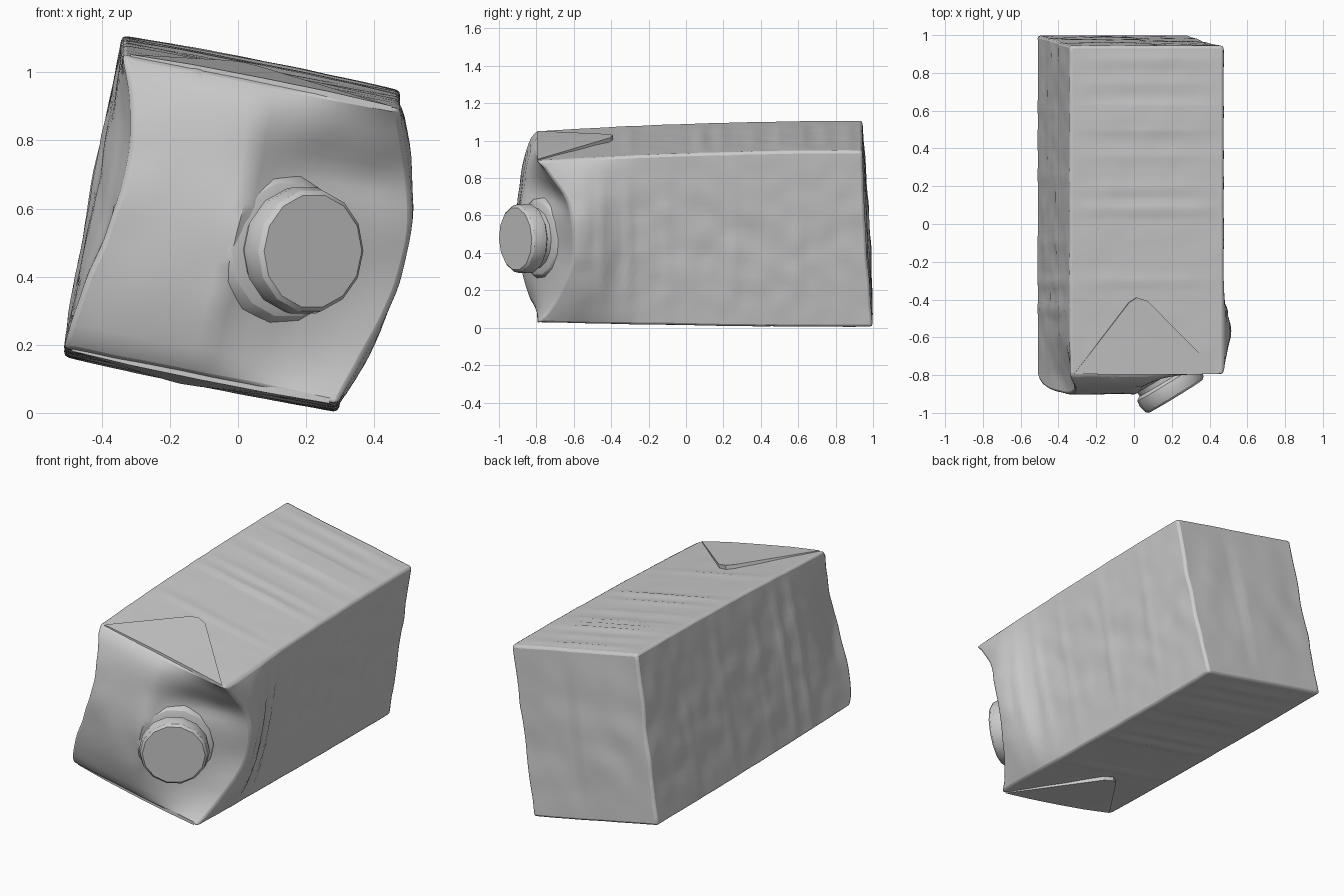
import bpy, bmesh, math
from mathutils import Vector, noise

if "Cube" in bpy.data.objects:
    bpy.data.objects.remove(bpy.data.objects["Cube"])

NS, NW = 24, 64   # grid steps across the section and along the length

# wrinkle ribs: y position, height
TOP_RIBS = [(-0.3, .006), (0.08, .010), (0.19, .007), (0.36, .006), (0.5, .010),
            (0.56, .010), (0.62, .010), (0.74, .006), (0.87, .008)]
SIDE_RIBS = [(-0.45, .012), (-0.31, .012), (-0.1, .005), (0.25, .005), (0.6, .004)]


def ribs(table, y, a):
    """Soft ridges that fade out towards the panel edges (a in 0..1)."""
    fade = max(0.0, math.sin(math.pi * a)) ** 0.7
    return fade * sum(h * math.exp(-((y - y0) / 0.022) ** 2) for y0, h in table)


def carton(s, t, w):
    """Map box coordinates (across, up, front-to-back) to the crumpled carton."""
    arch = max(0.0, math.sin(math.pi * t))
    # front panel: pillowed on the left, sloping back to the right under the cap
    slope = max(0.0, (s - 0.5) / 0.5)
    front = -0.8 - 0.1 * (arch ** 0.6) * (1 - slope) + 0.2 * slope * arch ** 0.8
    front += 0.05 * math.exp(-((s - 0.75) / 0.22) ** 2 - ((t - 0.74) / 0.1) ** 2)
    back = 0.998 - 0.055 * t + 0.01 * math.sin(math.pi * s) * arch
    if s > 0.55:
        back -= 0.008 * arch
    y = front + (back - front) * w
    f = (1 - w) ** 2
    x = -0.512 + 0.805 * s + 0.172 * t + 0.012 * s * t
    z = 0.165 - 0.162 * s + 0.943 * t + f * (0.025 * (1 - t) - 0.055 * t)
    # pinched left front edge, bulging right side near the cap
    x += 0.10 * (1 - s) ** 2 * arch * (0.2 + 1.05 * t) * math.exp(-((y + 0.9) / 0.2) ** 2)
    x += s ** 3 * arch ** 0.8 * (0.10 * math.exp(-((y + 0.58) / 0.2) ** 2) + 0.006)
    # wrinkles on the four long panels
    if t in (0, 1):
        z += (2 * t - 1) * ribs(TOP_RIBS, y, s)
    if s in (0, 1):
        x += (2 * s - 1) * ribs(SIDE_RIBS, y, t)
    p = Vector((x, y, z))
    n = 0.007 * arch + 0.002
    return p + n * Vector((noise.noise(p * 9), noise.noise(p * 6 + Vector((9, 0, 0))),
                           noise.noise(p * 9 + Vector((0, 9, 0)))))


def finish(name, bm, angle=30, bevel=0):
    bmesh.ops.recalc_face_normals(bm, faces=bm.faces)
    me = bpy.data.meshes.new(name)
    bm.to_mesh(me)
    bm.free()
    ob = bpy.data.objects.new(name, me)
    bpy.context.collection.objects.link(ob)
    if bevel:
        m = ob.modifiers.new("soft_edges", 'BEVEL')
        m.width, m.segments, m.limit_method = bevel, 2, 'ANGLE'
        m.angle_limit = math.radians(45)
    bpy.ops.object.select_all(action='DESELECT')
    ob.select_set(True)
    bpy.context.view_layer.objects.active = ob
    bpy.ops.object.shade_smooth_by_angle(angle=math.radians(angle))
    return ob


# carton body: a gridded box pushed through the carton mapping
bm = bmesh.new()
size = (NS, NS, NW)
cache = {}


def vert(k):
    if k not in cache:
        cache[k] = bm.verts.new(carton(*(k[i] / size[i] for i in range(3))))
    return cache[k]


for ax in range(3):
    a, b = (ax + 1) % 3, (ax + 2) % 3
    for side in (0, size[ax]):
        for i in range(size[a]):
            for j in range(size[b]):
                ring = []
                for di, dj in ((0, 0), (1, 0), (1, 1), (0, 1)):
                    k = [0, 0, 0]
                    k[ax], k[a], k[b] = side, i + di, j + dj
                    ring.append(vert(tuple(k)))
                bm.faces.new(ring)
finish("carton_body", bm, 35, 0.014)


# folded triangular ears on the top and bottom panels
def ear(name, t):
    up = Vector((0.17, 0, 0.985)) * (1 if t else -1)
    bm = bmesh.new()
    w_tip = 0.235
    outline = [(0.03, 0.004, 0.004), (0.25, 0.002, 0.010), (0.5, 0.002, 0.012),
               (0.75, 0.002, 0.010), (0.97, 0.004, 0.004),
               (0.5, w_tip - 0.01, 0.022), (0.43, w_tip, 0.024), (0.38, w_tip - 0.015, 0.022)]
    lo = [bm.verts.new(carton(s, t, w) - up * 0.012) for s, w, h in outline]
    hi = [bm.verts.new(carton(s, t, w) + up * h) for s, w, h in outline]
    bm.faces.new(hi)
    bm.faces.new(lo[::-1])
    for i in range(len(lo)):
        j = (i + 1) % len(lo)
        bm.faces.new((lo[i], lo[j], hi[j], hi[i]))
    bmesh.ops.triangulate(bm, faces=[f for f in bm.faces if len(f.verts) > 4])
    finish(name, bm, 25)


ear("top_ear", 1)
ear("bottom_ear", 0)


# turned parts around the tilted cap axis: profile of (depth behind face, radius)
def turned(name, profile, sides):
    axis = Vector((0.52, -0.85, -0.03)).normalized()
    u = axis.cross(Vector((0, 0, 1))).normalized()
    v = axis.cross(u)
    centre = Vector((0.22, -0.912, 0.475))
    bm = bmesh.new()
    rings = []
    for d, r in profile:
        rings.append([bm.verts.new(centre - axis * d + r * (
            u * math.cos(2 * math.pi * i / sides) + v * math.sin(2 * math.pi * i / sides)))
            for i in range(sides)])
    for r0, r1 in zip(rings, rings[1:]):
        for i in range(sides):
            j = (i + 1) % sides
            bm.faces.new((r0[i], r0[j], r1[j], r1[i]))
    bm.faces.new(rings[0])
    bm.faces.new(rings[-1][::-1])
    finish(name, bm, 30)


turned("screw_cap", [(0, 0.168), (0.012, 0.181), (0.05, 0.19), (0.085, 0.186), (0.1, 0.165)], 14)
turned("spout_neck", [(0.08, 0.16), (0.15, 0.165), (0.22, 0.17)], 14)
turned("spout_collar", [(0.125, 0.17), (0.135, 0.2), (0.16, 0.222), (0.21, 0.235)], 14)
